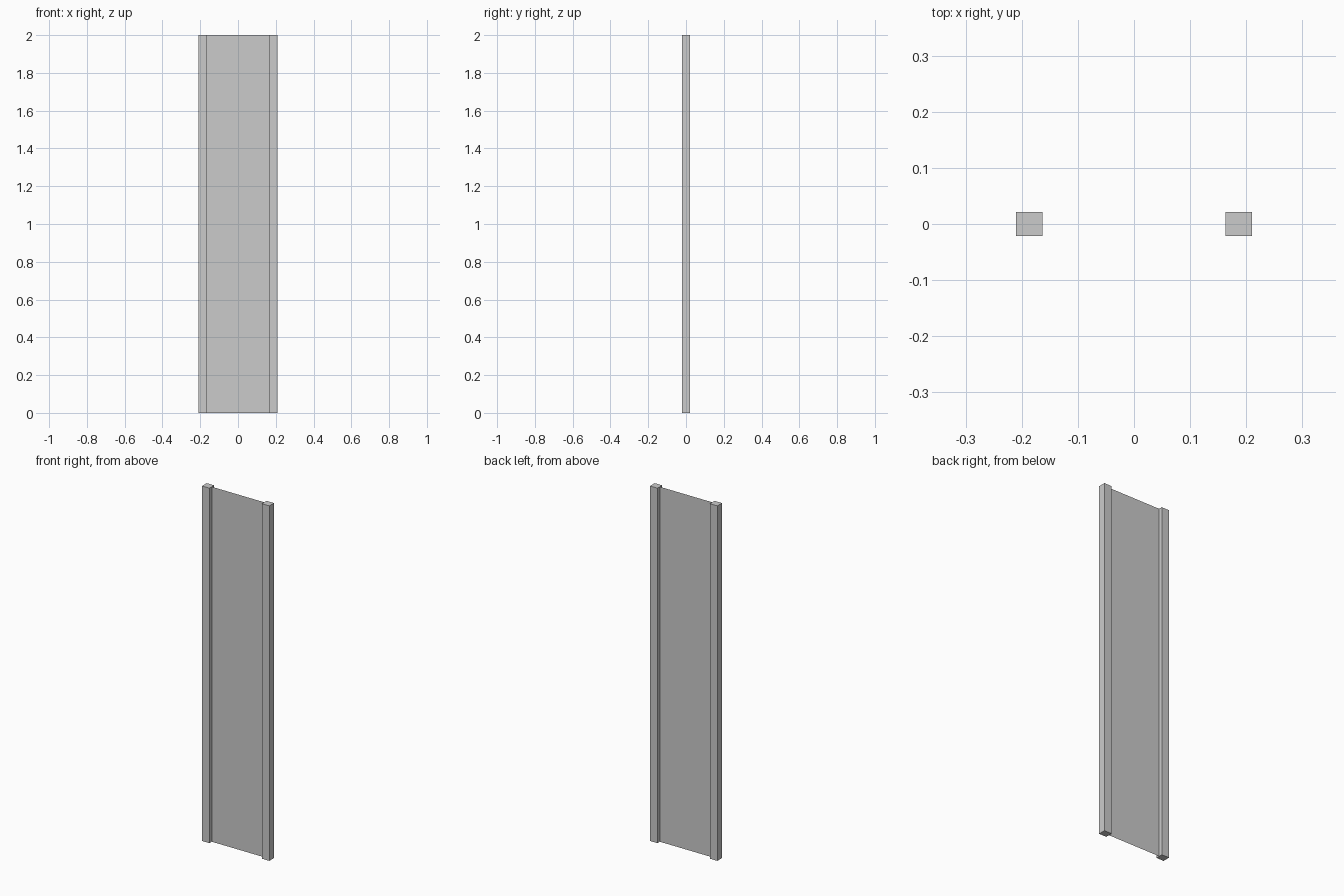
import bpy

if "Cube" in bpy.data.objects:
    bpy.data.objects.remove(bpy.data.objects["Cube"])

HEIGHT = 2.0
OUTER, INNER = 0.21, 0.1635   # post outer and inner faces in x
DEPTH = 0.042


# Square side posts
for name, side in (("left_post", -1), ("right_post", 1)):
    bpy.ops.mesh.primitive_cube_add(size=1, location=(side * (OUTER + INNER) / 2, 0, HEIGHT / 2))
    post = bpy.context.object
    post.name = name
    post.scale = (OUTER - INNER, DEPTH, HEIGHT)
    bpy.ops.object.transform_apply(location=False, rotation=False, scale=True)

# Paper-thin sheet between the posts, single surface
mesh = bpy.data.meshes.new("panel")
mesh.from_pydata([(-INNER, 0, 0), (INNER, 0, 0), (INNER, 0, HEIGHT), (-INNER, 0, HEIGHT)],
                 [], [(0, 1, 2, 3)])
panel = bpy.data.objects.new("panel", mesh)
bpy.context.collection.objects.link(panel)
